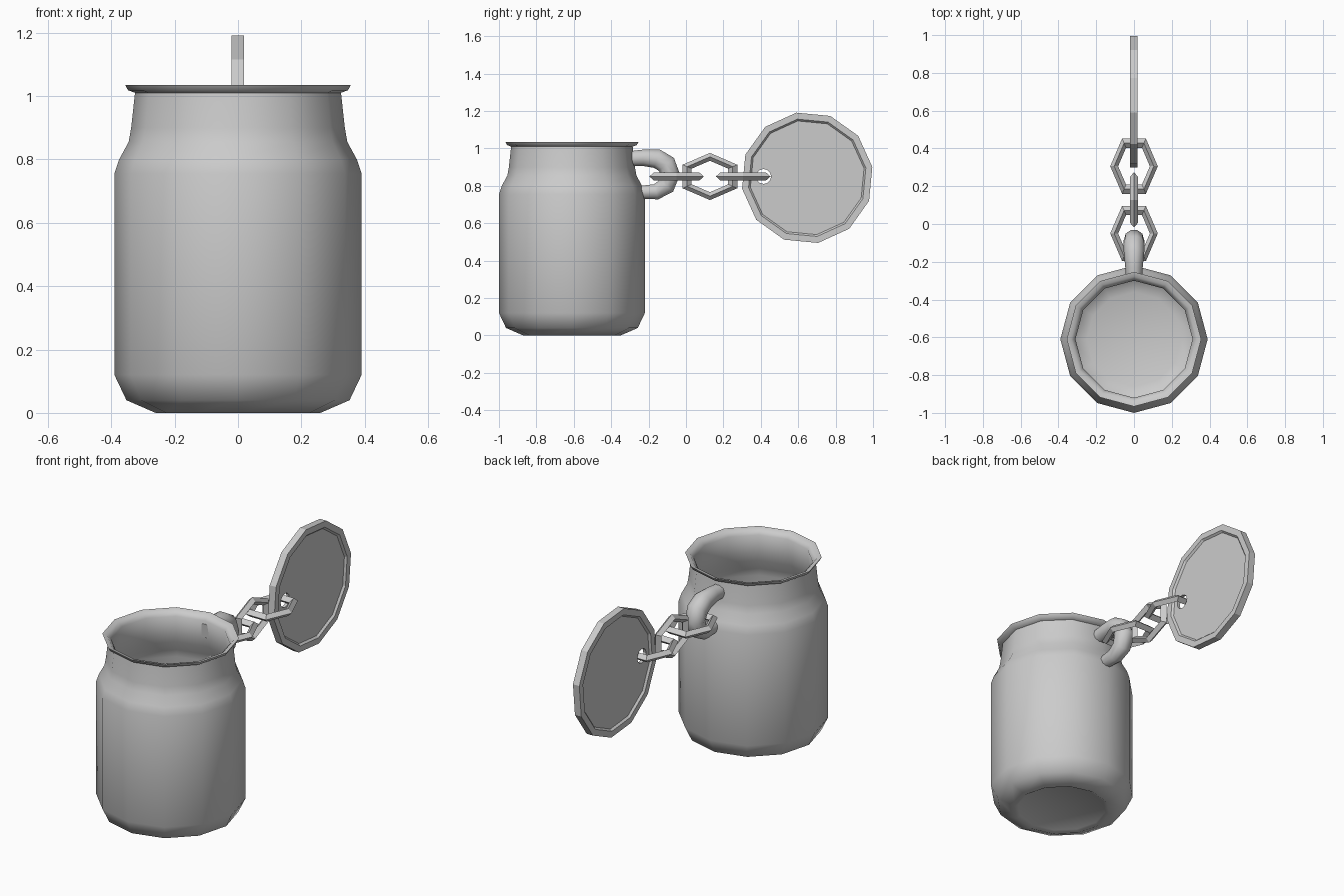
import bpy, bmesh
from math import cos, sin, pi, radians
from mathutils import Matrix

if "Cube" in bpy.data.objects:
    bpy.data.objects.remove(bpy.data.objects["Cube"])


def lathe(name, profile, sides, matrix, closed=False, phase=0.0, smooth_angle=None):
    """Revolve an (r, z) profile around z, then place it with a matrix."""
    bm = bmesh.new()
    rings = []
    for i in range(sides):
        a = phase + 2 * pi * i / sides
        rings.append([bm.verts.new((r * cos(a), r * sin(a), z)) for r, z in profile])
    n = len(profile)
    for i in range(sides):
        p, q = rings[i], rings[(i + 1) % sides]
        for j in range(n if closed else n - 1):
            k = (j + 1) % n
            bm.faces.new((p[j], q[j], q[k], p[k]))
    bmesh.ops.remove_doubles(bm, verts=bm.verts, dist=1e-5)
    bmesh.ops.recalc_face_normals(bm, faces=bm.faces)
    bm.transform(matrix)
    me = bpy.data.meshes.new(name)
    bm.to_mesh(me)
    bm.free()
    ob = bpy.data.objects.new(name, me)
    bpy.context.collection.objects.link(ob)
    if smooth_angle:
        bpy.ops.object.select_all(action='DESELECT')
        ob.select_set(True)
        bpy.context.view_layer.objects.active = ob
        bpy.ops.object.shade_smooth_by_angle(angle=radians(smooth_angle))
    return ob


# Hollow jar body: outside from base to lip, then down the inside wall
lathe("jar_body", [
    (0, 0.012), (0.24, 0.012), (0.26, 0.0), (0.352, 0.04), (0.39, 0.12),
    (0.39, 0.755), (0.375, 0.80), (0.345, 0.855), (0.337, 0.90), (0.325, 1.01),
    (0.347, 1.018), (0.356, 1.035), (0.332, 1.03), (0.31, 1.005),
    (0.32, 0.90), (0.328, 0.85), (0.358, 0.79), (0.373, 0.745),
    (0.373, 0.13), (0.335, 0.06), (0.25, 0.03), (0, 0.03),
], 12, Matrix.Translation((0, -0.61, 0)), smooth_angle=60)

# Handle: tapered tube looping out from neck to shoulder (y, z, radius)
path = [(-0.30, 0.945, 0.042), (-0.23, 0.95, 0.046), (-0.155, 0.945, 0.054),
        (-0.105, 0.915, 0.056), (-0.083, 0.86, 0.054), (-0.105, 0.80, 0.050),
        (-0.16, 0.768, 0.044), (-0.25, 0.765, 0.036)]
cu = bpy.data.curves.new("handle", 'CURVE')
cu.dimensions = '3D'
cu.bevel_depth = 1.0
cu.bevel_resolution = 3
cu.use_fill_caps = True
sp = cu.splines.new('POLY')
sp.points.add(len(path) - 1)
for pt, (y, z, r) in zip(sp.points, path):
    pt.co = (0, y, z, 1)
    pt.radius = r
sp.use_smooth = True
bpy.context.collection.objects.link(bpy.data.objects.new("handle", cu))

# Chain: three six-sided links, alternately flat and upright
R, t = 0.105, 0.021
diamond = [(R + t, 0), (R, t), (R - t, 0), (R, -t)]
stretch = Matrix.Diagonal((1, 1.34, 1, 1))
for i in range(3):
    turn = Matrix.Rotation(pi / 2 * (i % 2), 4, 'Y')
    lathe(f"chain_link_{i + 1}", diamond, 6,
          Matrix.Translation((0, -0.05 + 0.178 * i, 0.85)) @ turn @ stretch, closed=True)

# Lid: upright disc with a raised rim on both faces; local z maps to x
to_x = Matrix(((0, 0, 1, 0), (1, 0, 0, 0), (0, 1, 0, 0), (0, 0, 0, 1)))
lid = lathe("lid", [
    (0, -0.01), (0.308, -0.01), (0.318, -0.021), (0.353, -0.021),
    (0.353, 0.019), (0.318, 0.019), (0.308, 0.008), (0, 0.008),
], 12, Matrix.Translation((0, 0.648, 0.843)) @ to_x, phase=radians(9.5))

# Hole in the lid for the last link
cutter = lathe("lid_hole_cutter", [(0, -0.1), (0.04, -0.1), (0.04, 0.1), (0, 0.1)],
               12, Matrix.Translation((0, 0.415, 0.85)) @ to_x)
cutter.hide_render = True
cutter.hide_viewport = True
mod = lid.modifiers.new("hole", 'BOOLEAN')
mod.operation = 'DIFFERENCE'
mod.solver = 'EXACT'
mod.object = cutter
